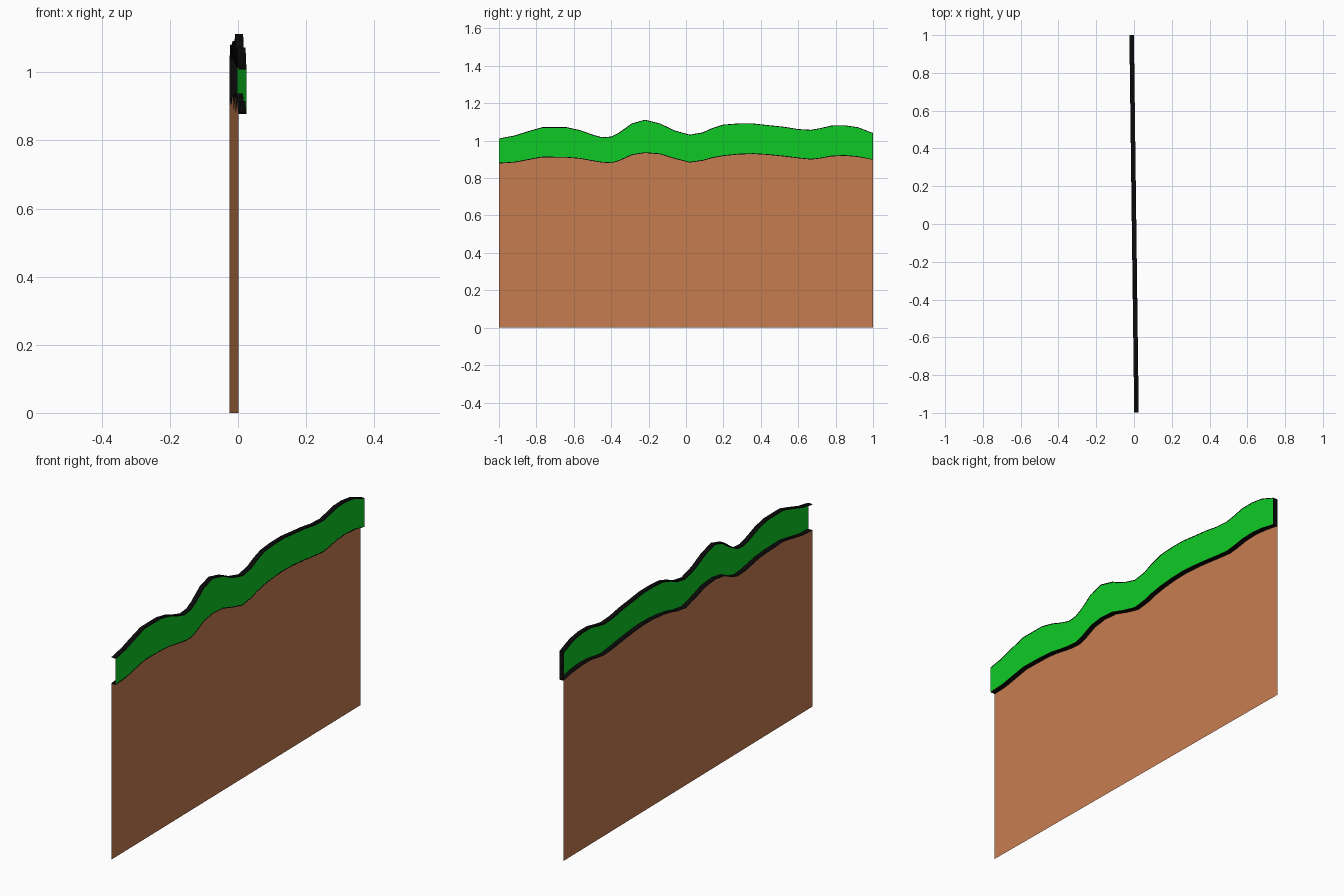
import bpy

if "Cube" in bpy.data.objects:
    bpy.data.objects.remove(bpy.data.objects["Cube"], do_unlink=True)

# Hill profile: position along the wall, grass top, grass bottom
PROFILE = [
    (-1, 1.01, .88), (-.92, 1.025, .885), (-.84, 1.05, .9), (-.77, 1.07, .913),
    (-.64, 1.07, .911), (-.57, 1.055, .906), (-.5, 1.03, .893), (-.45, 1.016, .885),
    (-.4, 1.02, .882), (-.36, 1.04, .893), (-.29, 1.09, .925), (-.22, 1.11, .936),
    (-.14, 1.09, .93), (-.06, 1.052, .905), (.02, 1.03, .885), (.09, 1.042, .895),
    (.14, 1.065, .909), (.2, 1.084, .92), (.28, 1.09, .928), (.36, 1.09, .931),
    (.44, 1.081, .926), (.52, 1.073, .918), (.6, 1.06, .908), (.67, 1.056, .901),
    (.72, 1.065, .907), (.78, 1.079, .918), (.85, 1.08, .921), (.92, 1.07, .915),
    (1, 1.04, .9),
]
SLANT = -0.0128      # sideways drift along the length
GRASS_X = 0.0117     # middle of the grass sheet
EARTH_X = -0.0117    # middle of the earth sheet


def make_material(name, color):
    mat = bpy.data.materials.new(name)
    mat.use_nodes = True
    mat.diffuse_color = (*color, 1)
    mat.node_tree.nodes["Principled BSDF"].inputs["Base Color"].default_value = (*color, 1)
    return mat


def point(offset, y, z):
    """Place a point on a sheet that runs slightly askew."""
    return (offset + SLANT * y, y, z)


def ribbon(name, side_a, side_b, mat):
    """Join two matching rows of points with a strip of quads."""
    n = len(side_a)
    faces = [(i, i + 1, n + i + 1, n + i) for i in range(n - 1)]
    mesh = bpy.data.meshes.new(name)
    mesh.from_pydata(side_a + side_b, [], faces)
    mesh.materials.append(mat)
    obj = bpy.data.objects.new(name, mesh)
    bpy.context.collection.objects.link(obj)
    return obj


earth = make_material("earth brown", (.578, .205, .08))
grass = make_material("grass green", (.0045, .59, .018))
outline = make_material("outline black", (.003, .003, .003))

# Earth wall below the grass
ribbon("earth_wall",
       [point(EARTH_X, y, 0) for y, top, low in PROFILE],
       [point(EARTH_X, y, low) for y, top, low in PROFILE], earth)

# Grass band standing proud of the earth
ribbon("grass_band",
       [point(GRASS_X, y, low) for y, top, low in PROFILE],
       [point(GRASS_X, y, top) for y, top, low in PROFILE], grass)

# Dark rim: along the top, down the far end and back underneath
path = [(y * .998, top) for y, top, low in PROFILE]
path += [(y * .998, low) for y, top, low in reversed(PROFILE)]
rim = ribbon("grass_rim",
             [point(EARTH_X, y, z) for y, z in path],
             [point(GRASS_X + .0005, y, z) for y, z in path], outline)
solid = rim.modifiers.new("thickness", "SOLIDIFY")
solid.thickness = .004
solid.offset = 0
